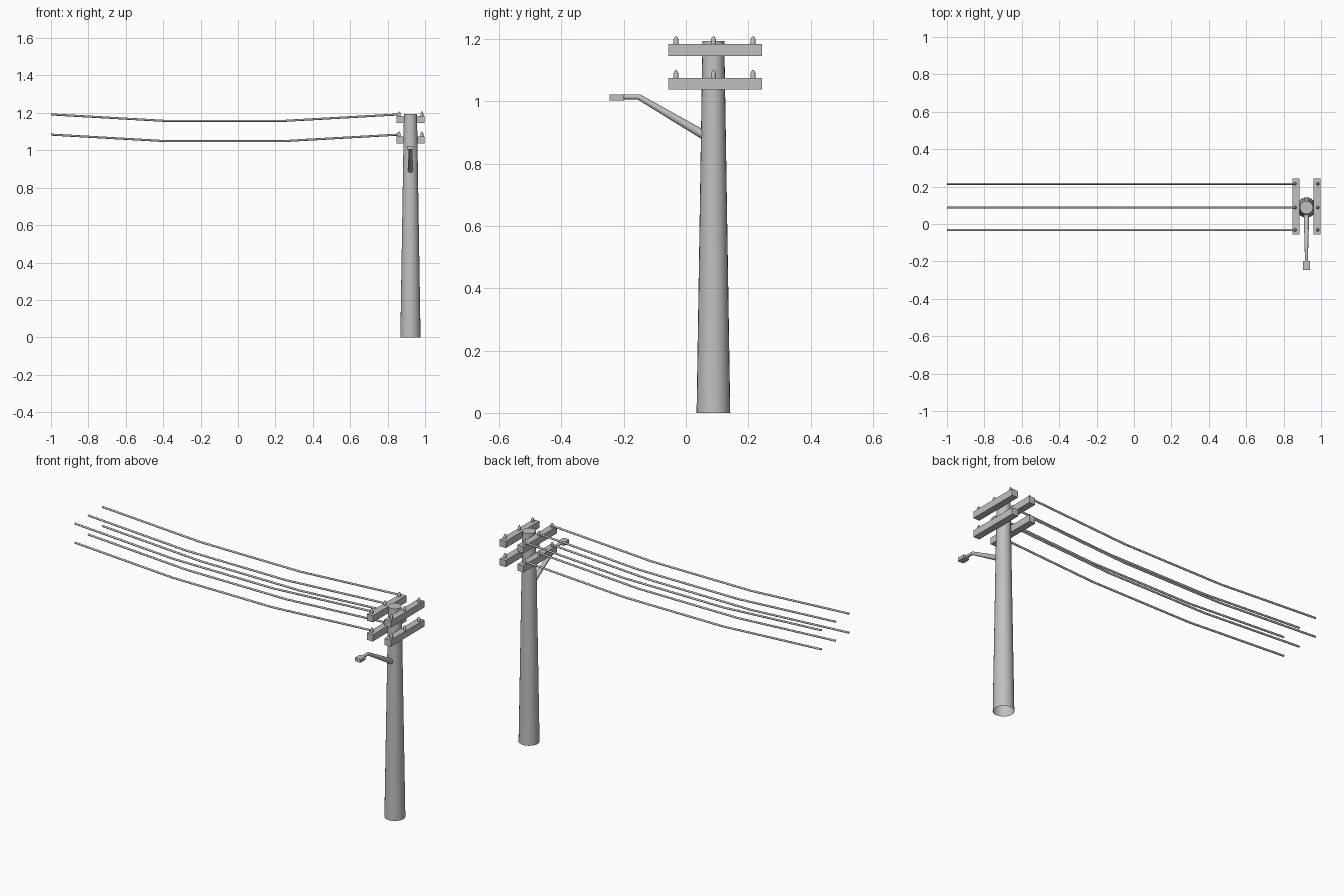
import bpy
import bmesh
from math import cos, sin, tau, radians
from mathutils import Vector

old = bpy.data.objects.get("Cube")
if old:
    bpy.data.objects.remove(old)

GREY = (0.53, 0.53, 0.53, 1)
grey = bpy.data.materials.new("plain grey")
grey.use_nodes = True
grey.diffuse_color = GREY
grey.node_tree.nodes["Principled BSDF"].inputs["Base Color"].default_value = GREY

POLE_X, POLE_Y = 0.922, 0.088


def finish(name, bm, smooth=True):
    bmesh.ops.recalc_face_normals(bm, faces=bm.faces)
    mesh = bpy.data.meshes.new(name)
    bm.to_mesh(mesh)
    bm.free()
    mesh.materials.append(grey)
    obj = bpy.data.objects.new(name, mesh)
    bpy.context.collection.objects.link(obj)
    if smooth:
        bpy.ops.object.select_all(action="DESELECT")
        obj.select_set(True)
        bpy.context.view_layer.objects.active = obj
        bpy.ops.object.shade_smooth_by_angle(angle=radians(50))
    return obj


def tube(name, path, radii, sides, side_axis, cap_start=True):
    """Sweep a round section along a path; side_axis is square to the path."""
    bm = bmesh.new()
    path = [Vector(p) for p in path]
    side = Vector(side_axis)
    rings = []
    for i, (p, r) in enumerate(zip(path, radii)):
        along = (path[min(i + 1, len(path) - 1)] - path[max(i - 1, 0)]).normalized()
        up = along.cross(side)
        rings.append([bm.verts.new(p + r * (side * cos(tau * k / sides) + up * sin(tau * k / sides)))
                      for k in range(sides)])
    for a, b in zip(rings, rings[1:]):
        for k in range(sides):
            j = (k + 1) % sides
            bm.faces.new((a[k], a[j], b[j], b[k]))
    if cap_start:
        bm.faces.new(rings[0])
    bm.faces.new(rings[-1])
    return finish(name, bm)


def box(name, low, high):
    low, high = Vector(low), Vector(high)
    bm = bmesh.new()
    bmesh.ops.create_cube(bm, size=1)
    bmesh.ops.scale(bm, vec=high - low, verts=bm.verts)
    bmesh.ops.translate(bm, vec=(low + high) / 2, verts=bm.verts)
    return finish(name, bm, smooth=False)


# Tapered pole, open underneath
tube("pole", [(POLE_X, POLE_Y, 0), (POLE_X, POLE_Y, 1.193)], [0.054, 0.035], 24,
     (1, 0, 0), cap_start=False)

# Two levels of paired crossarms, each with three insulators, and wires on one side
for level, base in (("lower", 1.037), ("upper", 1.145)):
    top = base + 0.038
    for side, sign in (("right", -1), ("left", 1)):
        x = POLE_X + sign * 0.056
        box(f"{level}_{side}_crossarm", (x - 0.019, POLE_Y + 0.006 - 0.15, base),
            (x + 0.019, POLE_Y + 0.006 + 0.15, top))
        for n, y in enumerate((-0.032, POLE_Y, 0.215), 1):
            pin_x = POLE_X + sign * 0.061
            tube(f"{level}_{side}_insulator_{n}",
                 [(pin_x, y, top + h) for h in (-0.002, 0.014, 0.02, 0.025)],
                 [0.008, 0.008, 0.006, 0.002], 12, (1, 0, 0))
            if sign < 0:
                # Sagging wire in three straight runs
                tube(f"{level}_wire_{n}",
                     [(-1, y, top + 0.009), (-0.385, y, top - 0.026),
                      (0.24, y, top - 0.026), (pin_x, y, top + 0.009)],
                     [0.0055] * 4, 8, (0, 1, 0))

# Street lamp on a bent, tapering bracket
tube("lamp_bracket",
     [(POLE_X, 0.07, 0.884), (POLE_X, -0.152, 1.014), (POLE_X, -0.2, 1.014)],
     [0.015, 0.009, 0.008], 12, (1, 0, 0))
box("lamp_head", (POLE_X - 0.018, -0.245, 1.003), (POLE_X + 0.018, -0.199, 1.022))
